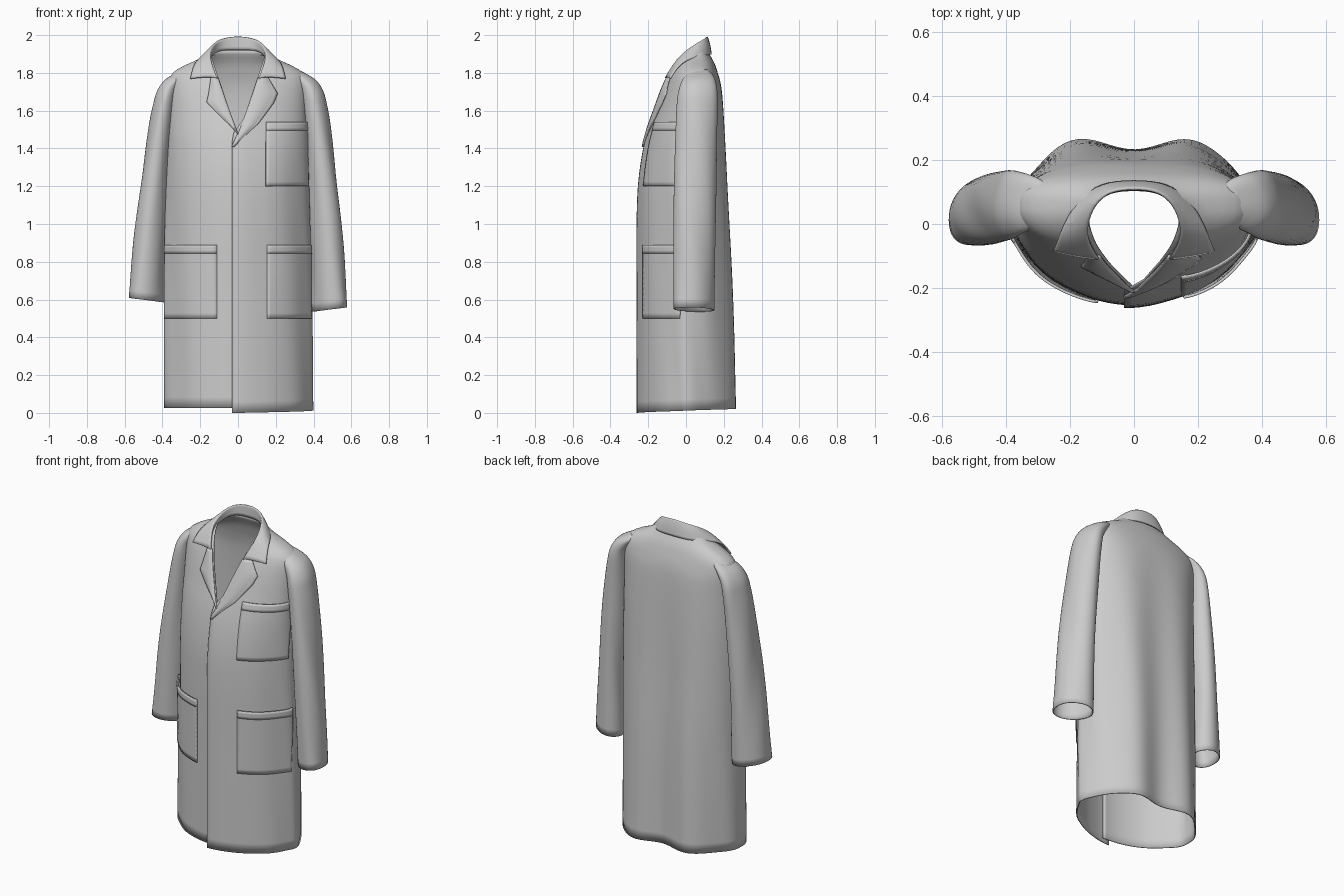
import bpy, bmesh, math

if "Cube" in bpy.data.objects:
    bpy.data.objects.remove(bpy.data.objects["Cube"])

PI = math.pi


def interp(table, z):
    """Smooth (Hermite) lookup of column values in rows starting with z."""
    z = max(table[0][0], min(table[-1][0], z))
    i = 0
    while i < len(table) - 2 and z > table[i + 1][0]:
        i += 1
    a, b = table[i], table[i + 1]
    p, n = table[max(i - 1, 0)], table[min(i + 2, len(table) - 1)]
    h = b[0] - a[0]
    t = (z - a[0]) / h
    out = []
    for k in range(1, len(a)):
        m0 = (b[k] - p[k]) / (b[0] - p[0]) * h
        m1 = (n[k] - a[k]) / (n[0] - a[0]) * h
        out.append((2*t**3 - 3*t*t + 1) * a[k] + (t**3 - 2*t*t + t) * m0
                   + (3*t*t - 2*t**3) * b[k] + (t**3 - t*t) * m1)
    return out


def sheet(name, rows, wrap=False, thick=0.006, subsurf=0):
    """Cloth sheet through equal-length rows of points."""
    bm = bmesh.new()
    vs = [[bm.verts.new(p) for p in r] for r in rows]
    n = len(rows[0])
    for r in range(len(rows) - 1):
        for c in range(n if wrap else n - 1):
            d = (c + 1) % n
            bm.faces.new((vs[r][c], vs[r][d], vs[r+1][d], vs[r+1][c]))
    bmesh.ops.recalc_face_normals(bm, faces=bm.faces)
    me = bpy.data.meshes.new(name)
    bm.to_mesh(me)
    bm.free()
    ob = bpy.data.objects.new(name, me)
    bpy.context.collection.objects.link(ob)
    if subsurf:
        m = ob.modifiers.new("smooth", 'SUBSURF')
        m.levels = m.render_levels = subsurf
        m.boundary_smooth = 'PRESERVE_CORNERS'
    m = ob.modifiers.new("cloth", 'SOLIDIFY')
    m.thickness = thick
    m.offset = 0
    bpy.ops.object.select_all(action='DESELECT')
    ob.select_set(True)
    bpy.context.view_layer.objects.active = ob
    bpy.ops.object.shade_smooth_by_angle(angle=math.radians(40))
    return ob


# body profile: z, half width, front y, middle y, back y
BODY = [(0, .392, -.25, 0, .262), (.6, .388, -.25, 0, .25), (1.15, .378, -.246, .01, .224),
        (1.4, .37, -.215, .02, .212), (1.6, .362, -.158, .03, .2), (1.7, .362, -.125, .04, .19),
        (1.76, .36, -.1, .045, .177), (1.8, .342, -.082, .05, .165), (1.84, .275, -.06, .05, .152),
        (1.87, .208, -.04, .05, .138), (1.9, .164, -.02, .05, .12), (1.94, .135, .0, .05, .105)]


def body_pt(a, z, off=0.0):
    """Point on the coat: a = 0 front centre, pi/2 wearer's left side, pi back."""
    w, f, m, b = interp(BODY, z)
    s, c = math.sin(a), math.cos(a)
    low = max(0, 1 - z / 1.75)
    off += .004 * math.sin(9 * a + 2.5 * z) * s * s * min(1, low * 2)
    if c >= 0:
        y = m + (f - m) * c ** (1 + .38 * min(1, low * 2))
    else:
        y = m + (b - m) * abs(c) ** (.65 + .28 * min(1, low * 1.5))
        y -= .032 * low ** .7 * math.cos(2 * PI * w * s / .42) * abs(c)
    return (w * s + off * s, y - off * c, z)


def ang(x, z):
    return math.asin(max(-.985, min(.985, x / interp(BODY, z)[0])))


def neck(z):
    return .142 * min(1, max(0, (z - 1.47) / .42))


# coat body, open down the front with an overlap
rows = []
N = 96
zs = [i * .06 for i in range(25)] + [1.48 + i * .02 for i in range(23)]
for z in zs:
    v = neck(z)
    a0 = ang(v if v > .03 else -.03 + 2 * v, z)
    a1 = 2 * PI - ang(max(v, .005) if z > 1.47 else -.02, z)
    row = []
    for i in range(N + 1):
        a = a0 + (a1 - a0) * i / N
        lap = .01 * max(0, 1 - (a - a0) / .35) * (1 if z < 1.45 else max(0, 1 - (z - 1.45) / .2))
        x, y, zz = body_pt(a, z, lap)
        zz += .025 * max(0, min(1, a / PI)) * max(0, 1 - z / 1.2)
        row.append((x, y, zz))
    rows.append(row)
sheet("coat_body", rows)

# sleeves: z, inner x, outer x, front y, back y
SLEEVE = [(.55, .39, .578, -.058, .142), (.9, .385, .552, -.062, .15), (1.2, .368, .524, -.06, .157),
          (1.5, .35, .488, -.052, .162), (1.65, .335, .462, -.045, .165), (1.71, .32, .444, -.035, .162),
          (1.76, .29, .41, -.018, .153), (1.79, .265, .365, .003, .138), (1.818, .25, .31, .025, .11)]
for side, label in ((1, "left"), (-1, "right")):
    rows = []
    for i in range(43):
        z = .55 + 1.1 * i / 26 if i < 27 else 1.65 + .168 * (i - 26) / 16
        xi, xo, f, b = interp(SLEEVE, z)
        if side < 0:
            xo -= .025 * max(0, z - .55) / 1.25
        row = []
        for k in range(40):
            t = 2 * PI * k / 40
            c, s = math.cos(t), math.sin(t)
            x = (xi + xo) / 2 + (xo - xi) / 2 * c
            y = (f + b) / 2 + (b - f) / 2 * s - .025 * c * (1.8 - z)
            low = max(0, 1 - (z - .55) / 1.1)
            zz = z + low * (.012 * c - .003 + (.05 if side < 0 else 0))
            x += .003 * math.sin(3 * t + 9 * z) * c
            row.append((side * x, y, zz))
        rows.append(row)
    sheet(label + "_sleeve", rows, wrap=True)


# patch pockets with a turned-down top band
def pocket(name, x0, x1, z0, z1):
    def patch(za, zb, off, n):
        out = []
        for j in range(n + 1):
            z = za + (zb - za) * j / n
            a0, a1 = ang(x0, z), ang(x1, z)
            h = (z - z0) / (z1 - z0)
            row = []
            for i in range(21):
                u = i / 20
                puff = .012 * math.sin(PI * u) ** .7 * h
                row.append(body_pt(a0 + (a1 - a0) * u, z, off + puff))
            out.append(row)
        return out
    sheet(name, patch(z0, z1, .006, 14), thick=.007)
    sheet(name + "_band", patch(z1 - .045, z1, .008, 3), thick=.007)


pocket("chest_pocket", .145, .364, 1.2, 1.54)
pocket("left_hip_pocket", .152, .38, .5, .89)
pocket("right_hip_pocket", -.38, -.11, .5, .89)

# lapels: z, outer x
LAPELS = {"left_lapel": (1, [(1.41, -.02), (1.48, .05), (1.53, .105), (1.64, .185),
                             (1.69, .205), (1.775, .155)]),
          "right_lapel": (-1, [(1.475, -.005), (1.53, .05), (1.59, .11), (1.645, .162),
                               (1.69, .152), (1.775, .14)])}
for name, (side, edge) in LAPELS.items():
    rows = []
    for (za, xa), (zb, xb) in zip(edge, edge[1:]):
        for j in range(5 if zb == edge[-1][0] else 4):
            t = j / 4
            z, xo = za + (zb - za) * t, xa + (xb - xa) * t
            xi = neck(z) if z > 1.48 else -.03 + .03 * (z - 1.41) / .07
            row = []
            for i in range(9):
                u = i / 8
                x, y, zz = body_pt(ang(xi + (xo - xi) * u, z), z, .008 + .01 * math.sin(PI * min(1, u + .1)))
                row.append((side * x, y, zz))
            rows.append(row)
    sheet(name, rows, thick=.008)

# collar: fold line and falling outer edge, mirrored
FOLD = [(0, .112, 2.0), (.075, .105, 1.99), (.122, .065, 1.965), (.147, .0, 1.92),
        (.145, -.055, 1.865), (.108, -.11, 1.775)]
FALL = [(0, .135, 1.9), (.1, .128, 1.895), (.172, .078, 1.888), (.217, .0, 1.868),
        (.237, -.05, 1.828), (.252, -.083, 1.77)]
half = []
for i, (p, q) in enumerate(zip(FOLD, FALL)):
    k = 1 - i / 5
    stand = (p[0] + .01 * (1 - k), p[1] + .008 * (1 - k) - .004 * k, p[2] - .02 - .06 * k)
    lip = tuple(p[j] * .85 + q[j] * .15 for j in range(3))
    mid = tuple((p[j] + q[j]) / 2 for j in range(3))
    mid = (mid[0] * 1.02, mid[1] + .004 * k - .004 * (1 - k), mid[2] + .006)
    half.append([stand, p, (lip[0], lip[1], lip[2] + .002), mid, q])
mirror = [[(-x, y, z) for x, y, z in r] for r in half[:0:-1]]
sheet("collar", mirror + half, thick=.008, subsurf=2)
